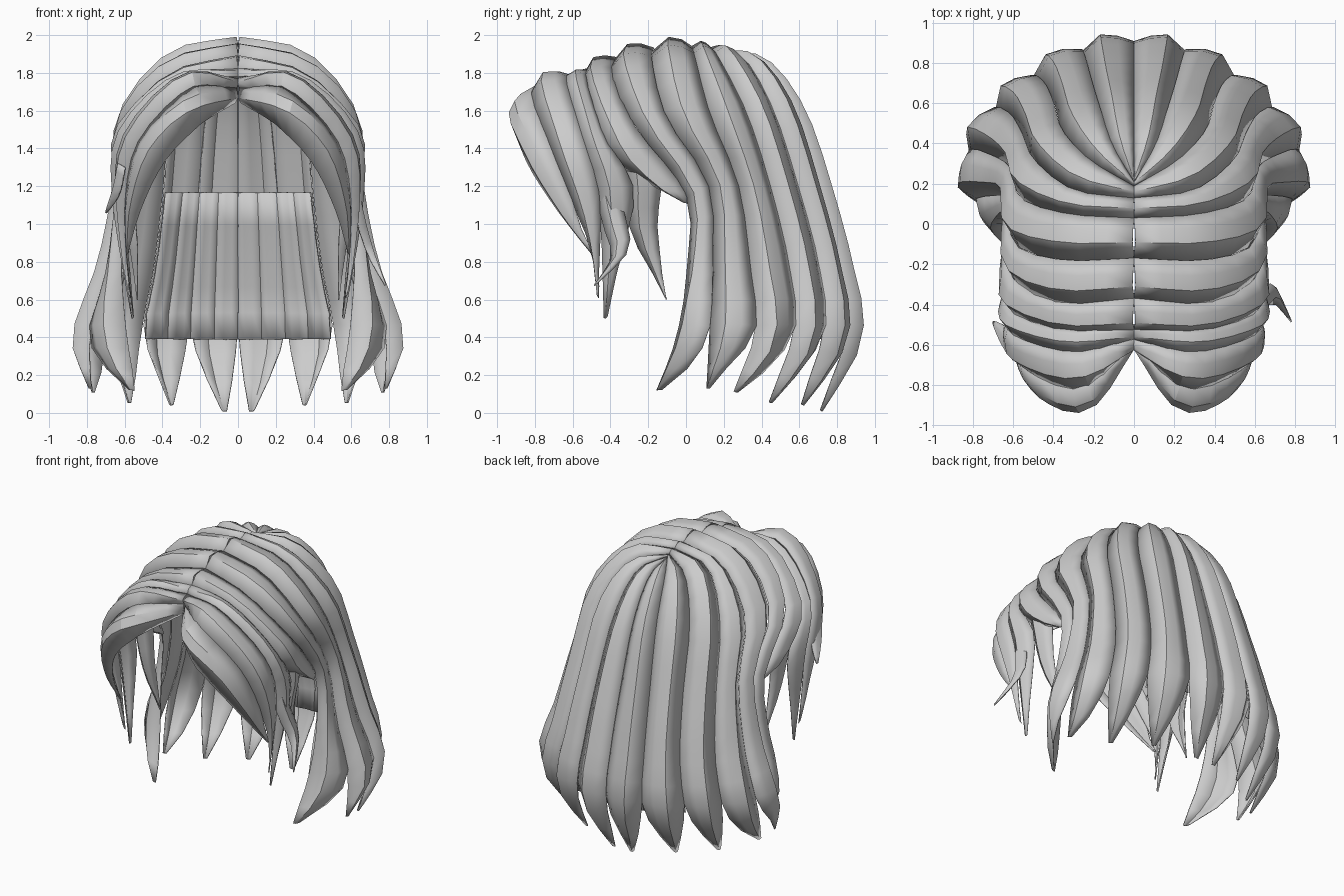
import bpy
import bmesh
import math
from mathutils import Vector

if "Cube" in bpy.data.objects:
    bpy.data.objects.remove(bpy.data.objects["Cube"])

hair_grey = bpy.data.materials.new("hair_grey")
hair_grey.diffuse_color = (0.6, 0.6, 0.6, 1)
hair_grey.use_nodes = True
hair_grey.node_tree.nodes["Principled BSDF"].inputs["Base Color"].default_value = hair_grey.diffuse_color


def spline(pts, s):
    """Catmull-Rom point at s in 0..len-1."""
    n = len(pts) - 1
    i = min(max(int(math.floor(s)), 0), n - 1)
    f = s - i
    p1, p2 = pts[i], pts[i + 1]
    p0 = pts[i - 1] if i > 0 else p1 * 2 - p2
    p3 = pts[i + 2] if i + 2 <= n else p2 * 2 - p1
    return 0.5 * (p1 * 2 + (p2 - p0) * f + (p0 * 2 - p1 * 5 + p2 * 4 - p3) * f * f
                  + (p1 * 3 - p0 - p2 * 3 + p3) * f ** 3)


def surface(guides, u, t):
    """Point on the hair shell; u runs across the guides, t from root to tip."""
    return spline([spline(g, t * (len(g) - 1)) for g in guides], u)


def ribbon(bm, guides, u0, u1, t0=0.0, t1=1.0, taper=0.8, inset=0.0, lift=0.22,
           rows=12, lean=0.0, tip=0.15, sides=(1, -1)):
    """One lock of hair with a raised ridge and a narrowing, leaning tip."""
    grid = []
    for r in range(rows + 1):
        t = t0 + (t1 - t0) * r / rows
        k = max(0.0, (t - taper) / (1 - taper)) ** 1.7 if taper < 1 else 0
        half = (u1 - u0) / 2 * (1 - (1 - tip) * k)
        mid = (u0 + u1) / 2 + lean * k * (u1 - u0) / 2
        a, b = surface(guides, mid - half, t), surface(guides, mid + half, t)
        ta, tb = max(t - 0.03, 0), min(t + 0.03, 1)
        down = surface(guides, mid, tb) - surface(guides, mid, ta)
        normal = (b - a).cross(down).normalized()
        height = min(0.045, (b - a).length * lift)
        row = []
        for v, h in ((0, -0.15), (0.3, 0.65), (0.62, 1.0), (1, -0.35)):
            p = surface(guides, mid + half * (2 * v - 1), t)
            row.append(p + normal * (height * h - inset))
        grid.append(row)
    for side in sides:
        vs = [[bm.verts.new((p.x * side, p.y, p.z)) for p in row] for row in grid]
        for i in range(rows):
            for j in range(3):
                q = [vs[i][j], vs[i][j + 1], vs[i + 1][j + 1], vs[i + 1][j]]
                bm.faces.new(q if side > 0 else q[::-1])


def finish(name, bm, thickness=0.008):
    mesh = bpy.data.meshes.new(name)
    bm.to_mesh(mesh)
    bm.free()
    mesh.materials.append(hair_grey)
    ob = bpy.data.objects.new(name, mesh)
    bpy.context.collection.objects.link(ob)
    solid = ob.modifiers.new("thickness", 'SOLIDIFY')
    solid.thickness = thickness
    solid.offset = -1
    bpy.ops.object.select_all(action='DESELECT')
    ob.select_set(True)
    bpy.context.view_layer.objects.active = ob
    bpy.ops.object.shade_smooth_by_angle(angle=math.radians(32))


def guide_set(*curves):
    return [[Vector(p) for p in c] for c in curves]


# Long hair: guides from the centre back round to the front of the side
back_guides = guide_set(
    [(0, .22, 1.90), (0, .42, 1.85), (0, .60, 1.6), (0, .74, 1.2),
     (0, .86, .78), (0, .91, .42), (0, .73, 0)],
    [(0, .21, 1.91), (.11, .40, 1.86), (.17, .58, 1.6), (.21, .71, 1.2),
     (.24, .82, .78), (.26, .87, .42), (.24, .68, .03)],
    [(0, .19, 1.92), (.22, .32, 1.87), (.36, .47, 1.6), (.40, .60, 1.2),
     (.45, .71, .78), (.51, .74, .42), (.44, .56, .05)])
side_guides = guide_set(
    [(0, .13, 1.94), (.30, .17, 1.89), (.50, .32, 1.6), (.56, .45, 1.2),
     (.62, .55, .78), (.70, .58, .42), (.62, .41, .06)],
    [(0, .03, 1.95), (.33, .05, 1.88), (.57, .13, 1.58), (.62, .28, 1.2),
     (.71, .34, .78), (.83, .37, .42), (.79, .23, .12)],
    [(0, -.17, 1.94), (.35, -.18, 1.86), (.60, -.10, 1.56), (.63, .12, 1.2),
     (.69, .14, .78), (.80, .12, .42), (.77, .09, .13)],
    [(0, -.38, 1.89), (.36, -.40, 1.80), (.61, -.27, 1.52), (.62, .0, 1.14),
     (.63, .0, .78), (.60, -.06, .42), (.54, -.17, .12)])
long_guides = back_guides + side_guides
bm = bmesh.new()
for i, lean in enumerate((-.4, .1, .5, .6, .7, .8)):
    ribbon(bm, long_guides, i, i + 1, rows=16, lean=lean, taper=.8, tip=.12)
finish("long_locks", bm)

# Inner layer lining the lower back
bm = bmesh.new()
for i in range(4):
    ribbon(bm, long_guides, i * .5, i * .5 + .5, t0=.51, t1=.85, taper=1,
           inset=.03, lift=.05, rows=5)
finish("inner_back_layer", bm)

# Side band sweeping from the parting to behind the temple
band_guides = guide_set(
    [(0, -.37, 1.89), (.35, -.39, 1.80), (.61, -.27, 1.52), (.63, -.08, 1.28), (.61, .05, 1.1)],
    [(0, -.54, 1.82), (.33, -.55, 1.75), (.59, -.47, 1.5), (.62, -.37, 1.32), (.60, -.06, 1.13)])
bm = bmesh.new()
ribbon(bm, band_guides, 0, 1, taper=.9, rows=10, tip=.5)
finish("side_bands", bm)

# Parted fringe, from the temple forward to the face edge
fringe_guides = guide_set(
    [(0, -.50, 1.83), (.34, -.52, 1.76), (.61, -.42, 1.46), (.62, -.27, 1.15), (.55, -.33, .66)],
    [(0, -.56, 1.79), (.32, -.60, 1.77), (.61, -.52, 1.48), (.63, -.42, 1.12), (.56, -.43, .50)],
    [(0, -.61, 1.75), (.28, -.74, 1.76), (.57, -.65, 1.45), (.62, -.54, 1.1), (.58, -.47, .68)],
    [(.01, -.61, 1.69), (.25, -.88, 1.66), (.49, -.80, 1.42), (.58, -.64, 1.1), (.60, -.47, .82)],
    [(.01, -.62, 1.64), (.22, -.88, 1.51), (.39, -.86, 1.34), (.51, -.71, 1.1), (.57, -.53, .85)])
bm = bmesh.new()
for a, b, lean in ((0, 1.35, .4), (1.25, 2.6, -.2), (2.5, 4, .3)):
    ribbon(bm, fringe_guides, a, b, taper=.72, rows=14, lift=.18, tip=.2, lean=lean)
finish("fringe", bm)

# Loose locks hanging in front of the ears
temple_guides = guide_set(
    [(.60, -.13, 1.35), (.59, -.13, 1.2), (.56, -.15, .95), (.54, -.09, .59)],
    [(.60, -.36, 1.35), (.59, -.33, 1.2), (.55, -.29, .95), (.53, -.12, .61)])
bm = bmesh.new()
ribbon(bm, temple_guides, 0, 1, taper=.75, rows=8)
finish("temple_locks", bm)

# Stray wisps, a different one on each side
bm = bmesh.new()
for side, path in ((1, [(.60, -.44, 1.3), (.64, -.39, 1.05), (.70, -.35, .85), (.78, -.48, .68)]),
                   (-1, [(.61, -.62, 1.32), (.64, -.57, 1.18), (.70, -.49, 1.06)])):
    pair = guide_set([(x, y + .06, z + .02) for x, y, z in path],
                     [(x, y - .06, z - .02) for x, y, z in path])
    ribbon(bm, pair, 0, 1, taper=.4, rows=7, sides=(side,))
finish("stray_wisps", bm)
